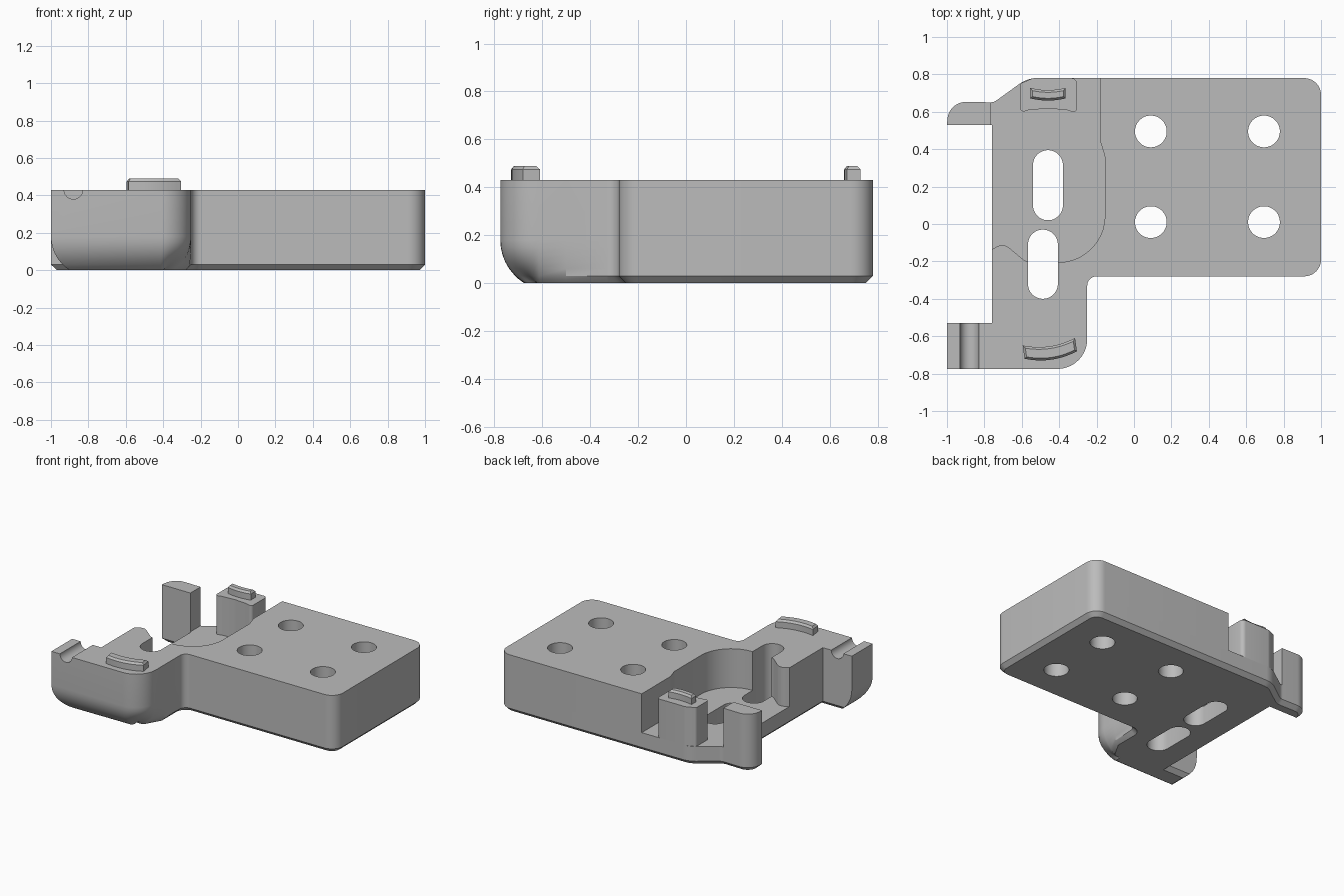
import bpy, bmesh, math
from mathutils import Vector

cube = bpy.data.objects.get("Cube")
if cube:
    bpy.data.objects.remove(cube, do_unlink=True)

grey = bpy.data.materials.new("plain grey")
grey.use_nodes = True
grey.diffuse_color = (0.5, 0.5, 0.5, 1)
grey.node_tree.nodes["Principled BSDF"].inputs["Base Color"].default_value = grey.diffuse_color

TOP, FLOOR, TAB_TOP = 0.43, 0.14, 0.49


def rounded(corners, steps=10):
    """Outline from (x, y, radius) corners, each rounded with an arc."""
    out = []
    for i, (x, y, r) in enumerate(corners):
        p = Vector((x, y))
        if r == 0:
            out.append(p)
            continue
        a = (Vector(corners[i - 1][:2]) - p).normalized()
        b = (Vector(corners[(i + 1) % len(corners)][:2]) - p).normalized()
        half = a.angle(b) / 2
        centre = p + (a + b).normalized() * r / math.sin(half)
        s = p + a * r / math.tan(half) - centre
        e = p + b * r / math.tan(half) - centre
        sweep = s.angle(e)
        for k in range(steps + 1):
            t = k / steps
            out.append(centre + (s * math.sin((1 - t) * sweep) + e * math.sin(t * sweep)) / math.sin(sweep))
    return out


def loft(name, rings):
    """Closed solid through a list of (outline, z) rings."""
    bm = bmesh.new()
    loops = [[bm.verts.new((p.x, p.y, z)) for p in pts] for pts, z in rings]
    bm.faces.new(loops[0][::-1])
    bm.faces.new(loops[-1])
    for lo, hi in zip(loops, loops[1:]):
        for i in range(len(lo)):
            bm.faces.new((lo[i - 1], lo[i], hi[i], hi[i - 1]))
    bmesh.ops.recalc_face_normals(bm, faces=bm.faces)
    mesh = bpy.data.meshes.new(name)
    bm.to_mesh(mesh)
    bm.free()
    mesh.materials.append(grey)
    ob = bpy.data.objects.new(name, mesh)
    bpy.context.collection.objects.link(ob)
    return ob


def activate(ob):
    bpy.ops.object.select_all(action='DESELECT')
    ob.select_set(True)
    bpy.context.view_layer.objects.active = ob


def cut(body, cutter):
    mod = body.modifiers.new("cut", 'BOOLEAN')
    mod.operation = 'DIFFERENCE'
    mod.solver = 'EXACT'
    mod.object = cutter
    activate(body)
    bpy.ops.object.modifier_apply(modifier=mod.name)
    bpy.data.objects.remove(cutter, do_unlink=True)


def inset(pts, amount):
    """Move a counter-clockwise outline inward; amount(midpoint, normal) gives the distance."""
    out = []
    n = len(pts)
    for i, p in enumerate(pts):
        a, b = pts[i - 1], pts[(i + 1) % n]
        e1, e2 = (p - a).normalized(), (b - p).normalized()
        n1, n2 = Vector((e1.y, -e1.x)), Vector((e2.y, -e2.x))
        det = n1.x * n2.y - n1.y * n2.x
        if abs(det) > 0.5:
            d1, d2 = amount((p + a) / 2, n1), amount((p + b) / 2, n2)
            out.append(p - Vector((d1 * n2.y - d2 * n1.y, n1.x * d2 - n2.x * d1)) / det)
        else:
            m = (n1 + n2).normalized()
            out.append(p - m * amount(p, m))
    return out


# Body outline, counter-clockwise
outline = rounded([
    (-1, -0.775, 0), (-0.25, -0.775, 0.16), (-0.25, -0.5, 0), (-0.25, -0.28, 0.05),
    (1, -0.28, 0.09), (1, 0.78, 0.09), (-0.57, 0.78, 0.16), (-0.75, 0.65, 0.06),
    (-0.99, 0.655, 0.1), (-1, 0.53, 0), (-0.76, 0.53, 0), (-0.76, -0.53, 0), (-1, -0.53, 0)])


def underside(z):
    """Bottom chamfer all round, with a large round under the front end."""
    chamfer = max(0, 0.03 - z)
    rise, radius = max(0, 0.18 - z), 0.212
    bulge = radius - math.sqrt(radius ** 2 - rise ** 2)

    def amount(p, n):
        w = min(1, max(0, (-0.48 - p.y) / 0.15))
        if n.y > 0.5:
            w = 0
        return max(chamfer, w * bulge * (1 + abs(n.x * n.y)))
    return amount


levels = [0, 0.015, 0.03, 0.06, 0.09, 0.12, 0.15, 0.18]
body = loft("bracket_body", [(inset(outline, underside(z)), z) for z in levels] + [(outline, TOP)])

# Pocket open to the back and side
pocket = rounded([
    (-0.765, -0.14, 0), (-0.7, -0.10, 0.06), (-0.58, -0.2, 0.06), (-0.41, -0.205, 0),
    (-0.155, -0.205, 0.25), (-0.155, 0.36, 0.1), (-0.18, 0.44, 0.1), (-0.18, 0.9, 0), (-0.765, 0.9, 0)])
cut(body, loft("pocket_cutter", [(pocket, FLOOR), (pocket, 0.6)]))


# Round holes and slots through the plate
def through(x, y0, y1, r):
    pts = []
    for k in range(40):
        t = math.tau * (k + 0.5) / 40
        pts.append(Vector((x + r * math.cos(t), (y1 if t < math.pi else y0) + r * math.sin(t))))
    cut(body, loft("hole_cutter", [(pts, -0.1), (pts, 0.6)]))


for x in (0.09, 0.695):
    for y in (0.01, 0.495):
        through(x, y, y, 0.085)
through(-0.46, 0.1, 0.315, 0.08)
through(-0.487, -0.32, -0.11, 0.08)

# Half-round groove across the front arm
bpy.ops.mesh.primitive_cylinder_add(vertices=32, radius=0.05, depth=0.5,
                                    location=(-0.88, -0.65, TOP), rotation=(math.pi / 2, 0, 0))
cut(body, bpy.context.object)

# Post standing at the back of the pocket
post_outline = rounded([
    (-0.61, 0.595, 0.02), (-0.56, 0.61, 0.05), (-0.46, 0.617, 0.2), (-0.36, 0.61, 0.05),
    (-0.305, 0.59, 0.02), (-0.305, 0.78, 0.03), (-0.54, 0.78, 0.05), (-0.61, 0.75, 0.02)], 5)
post = loft("back_post", [(post_outline, FLOOR), (post_outline, TOP)])


# Curved locating tabs with a chamfered top
def tab(name, start, end, sag, half):
    start, end = Vector(start), Vector(end)
    side = Vector((start.y - end.y, end.x - start.x)).normalized()
    steps = 10
    mid = [start.lerp(end, k / steps) - side * sag * 4 * (k / steps) * (1 - k / steps) for k in range(steps + 1)]
    pts = [p - side * half for p in mid] + [p + side * half for p in reversed(mid)]
    small = inset(pts, lambda p, n: 0.012)
    return loft(name, [(pts, TOP - 0.01), (pts, TAB_TOP - 0.015), (small, TAB_TOP)])


back_tab = tab("back_tab", (-0.555, 0.7), (-0.365, 0.7), 0.012, 0.028)
front_tab = tab("front_tab", (-0.59, -0.685), (-0.31, -0.645), 0.025, 0.036)

for ob in (body, post, back_tab, front_tab):
    activate(ob)
    bpy.ops.object.shade_smooth_by_angle(angle=math.radians(25))
